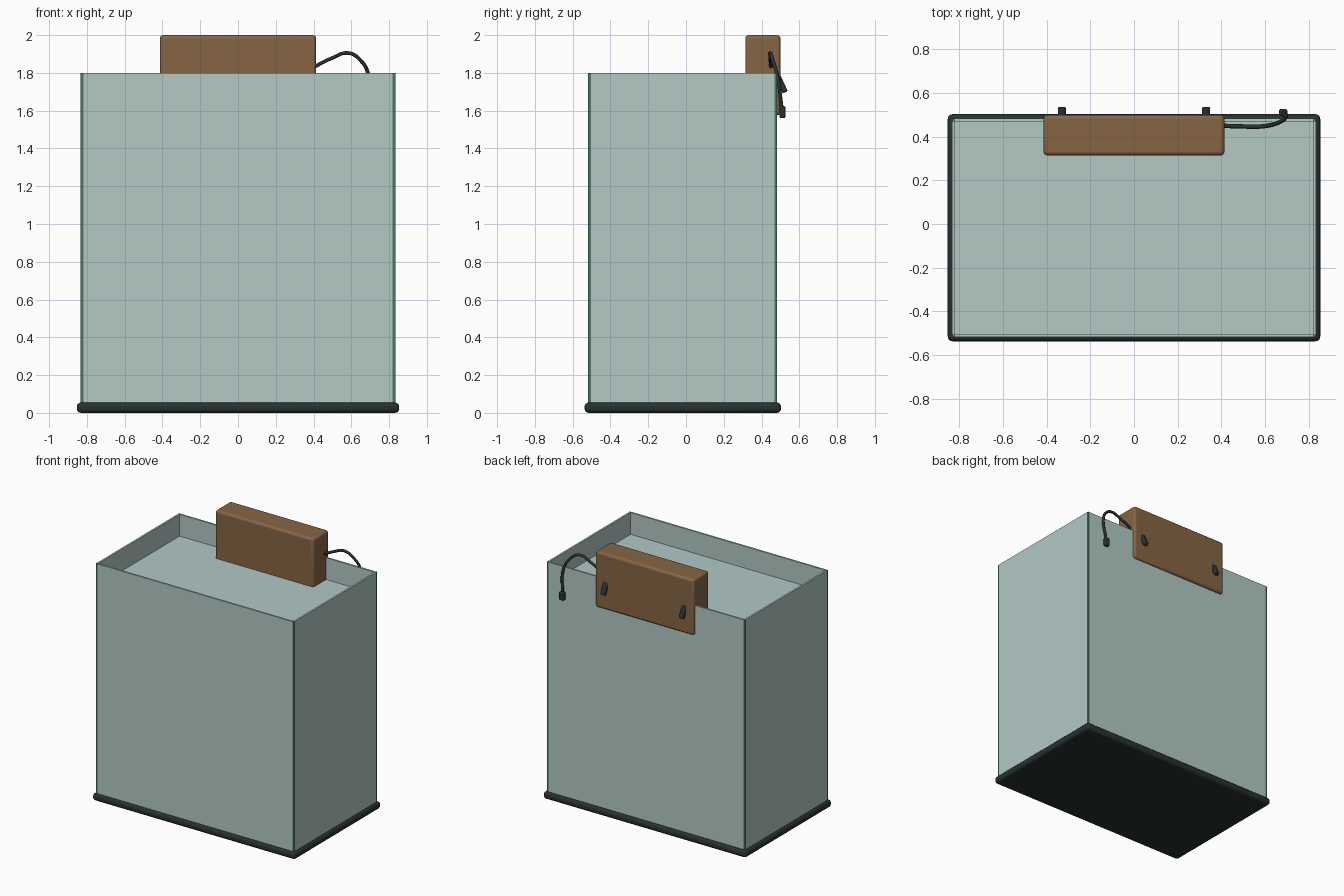
import bpy
import math

old = bpy.data.objects.get("Cube")
if old:
    bpy.data.objects.remove(old, do_unlink=True)


def material(name, rgb):
    m = bpy.data.materials.new(name)
    m.use_nodes = True
    m.diffuse_color = (*rgb, 1)
    m.node_tree.nodes["Principled BSDF"].inputs["Base Color"].default_value = (*rgb, 1)
    return m


GLASS = material("pale_glass", (0.445, 0.585, 0.56))
SEAM = material("green_seam", (0.08, 0.18, 0.135))
BROWN = material("brown_plastic", (0.24, 0.13, 0.06))
BLACK = material("black_plastic", (0.022, 0.03, 0.03))


def box(name, x, y, z, mat, bevel=0.0, tilt=0.0):
    """Box from (min, max) ranges, with optional rounded edges and tilt about x."""
    ranges = (x, y, z)
    bpy.ops.mesh.primitive_cube_add(size=1, location=[(a + b) / 2 for a, b in ranges])
    ob = bpy.context.object
    ob.name = name
    ob.scale = [b - a for a, b in ranges]
    bpy.ops.object.transform_apply(location=False, rotation=False, scale=True)
    ob.rotation_euler.x = tilt
    ob.data.materials.append(mat)
    if bevel:
        mod = ob.modifiers.new("round", "BEVEL")
        mod.width = bevel
        mod.segments = 4
        bpy.ops.object.shade_smooth_by_angle(angle=math.radians(40))
    return ob


# Tank extents and glass thickness
X, FRONT, BACK = 0.833, -0.518, 0.482
BOTTOM, RIM, WATER, T = 0.04, 1.8, 1.635, 0.014

# Base tray
box("base_tray", (-0.853, 0.853), (-0.537, 0.503), (0, 0.055), BLACK, 0.022)

# Glass walls
box("front_glass", (-X + T, X - T), (FRONT, FRONT + T), (BOTTOM, RIM), GLASS)
box("back_glass", (-X + T, X - T), (BACK - T, BACK), (BOTTOM, RIM), GLASS)
for side, s in (("left", 1), ("right", -1)):
    xs = sorted((s * X, s * (X - T)))
    box(side + "_glass", xs, (FRONT + T, BACK - T), (BOTTOM, RIM), GLASS)
    # Corner seams
    box(side + "_front_seam", xs, (FRONT, FRONT + T), (BOTTOM, RIM), SEAM)
    box(side + "_back_seam", xs, (BACK - T, BACK), (BOTTOM, RIM), SEAM)

# Water fills the inside
box("water", (-X + T, X - T), (FRONT + T, BACK - T), (BOTTOM, WATER), GLASS)

# Filter box hung over the back wall
box("filter_box", (-0.414, 0.414), (0.314, 0.5), (1.575, 2.0), BROWN, 0.018)

# Clips on the back of the filter
for side, x in (("left", 0.33), ("right", -0.33)):
    box(side + "_clip", (x - 0.018, x + 0.018), (0.49, 0.52), (1.692, 1.79),
        BLACK, 0.008, math.radians(25))

# Power cable and plug
curve = bpy.data.curves.new("power_cable", "CURVE")
curve.dimensions = "3D"
curve.bevel_depth = 0.01
curve.bevel_resolution = 3
curve.use_fill_caps = True
path = [(0.4, 0.45, 1.83), (0.49, 0.447, 1.875), (0.585, 0.447, 1.905),
        (0.65, 0.46, 1.865), (0.69, 0.482, 1.79), (0.685, 0.508, 1.61)]
spline = curve.splines.new("BEZIER")
spline.bezier_points.add(len(path) - 1)
for p, co in zip(spline.bezier_points, path):
    p.co = co
    p.handle_left_type = p.handle_right_type = "AUTO"
curve.materials.append(BLACK)
cable = bpy.data.objects.new("power_cable", curve)
bpy.context.collection.objects.link(cable)

box("cable_plug", (0.664, 0.702), (0.495, 0.526), (1.56, 1.625), BLACK, 0.008)
